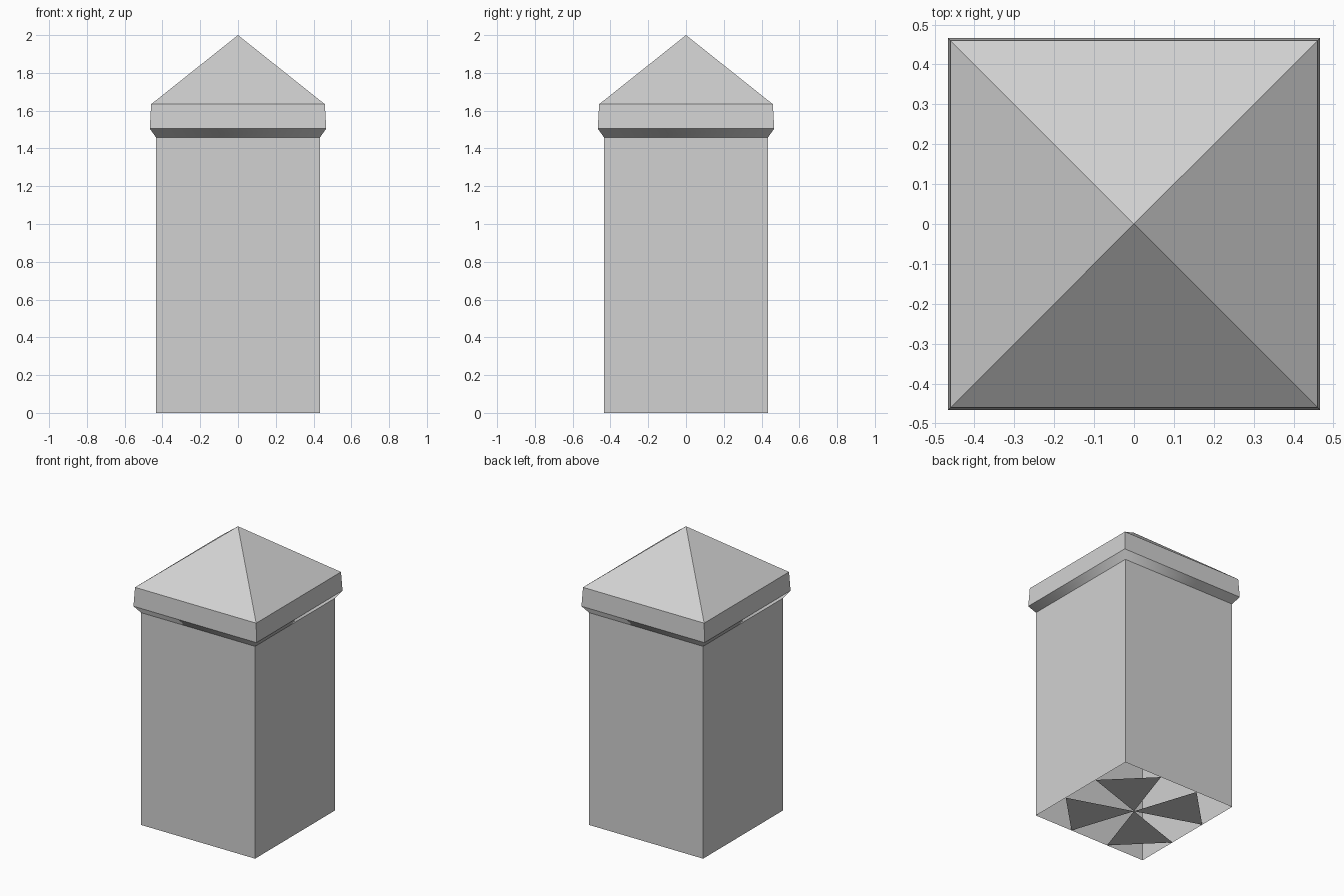
import bpy
import bmesh

default_cube = bpy.data.objects.get("Cube")
if default_cube:
    bpy.data.objects.remove(default_cube, do_unlink=True)

stone = bpy.data.materials.new("light grey stone")
stone.use_nodes = True
stone.diffuse_color = (0.64, 0.64, 0.64, 1)
stone.node_tree.nodes["Principled BSDF"].inputs["Base Color"].default_value = stone.diffuse_color

CORNERS = [(-1, -1), (1, -1), (1, 1), (-1, 1)]
BODY = 0.433       # half width of the shaft
BODY_TOP = 1.457


def square(bm, half, z):
    return [bm.verts.new((x * half, y * half, z)) for x, y in CORNERS]


def bridge(bm, low, high):
    return [bm.faces.new((low[i], low[(i + 1) % 4], high[(i + 1) % 4], high[i]))
            for i in range(4)]


def finish(bm, name):
    mesh = bpy.data.meshes.new(name)
    bm.to_mesh(mesh)
    bm.free()
    mesh.materials.append(stone)
    obj = bpy.data.objects.new(name, mesh)
    bpy.context.collection.objects.link(obj)
    return obj


# Hollow square shaft
bm = bmesh.new()
bridge(bm, square(bm, BODY, 0), square(bm, BODY, BODY_TOP))
finish(bm, "post_shaft")

# Cap: undercut lip, slightly tapered band and pyramid top
bm = bmesh.new()
rings = [square(bm, half, z) for half, z in
         [(BODY, BODY_TOP), (0.467, 1.505), (0.46, 1.634)]]
for face in bridge(bm, rings[0], rings[1]):
    face.smooth = True
bridge(bm, rings[1], rings[2])
apex = bm.verts.new((0, 0, 2))
for i in range(4):
    bm.faces.new((rings[2][i], rings[2][(i + 1) % 4], apex))
finish(bm, "post_cap")

# Open base: four triangular webs from the centre, one towards each corner
bm = bmesh.new()
centre = bm.verts.new((0, 0, 0))
for x, y in CORNERS:
    a = bm.verts.new((x * BODY, y * BODY / 3, 0))
    b = bm.verts.new((x * BODY / 3, y * BODY, 0))
    bm.faces.new((centre, b, a) if x * y > 0 else (centre, a, b))
finish(bm, "base_webs")
